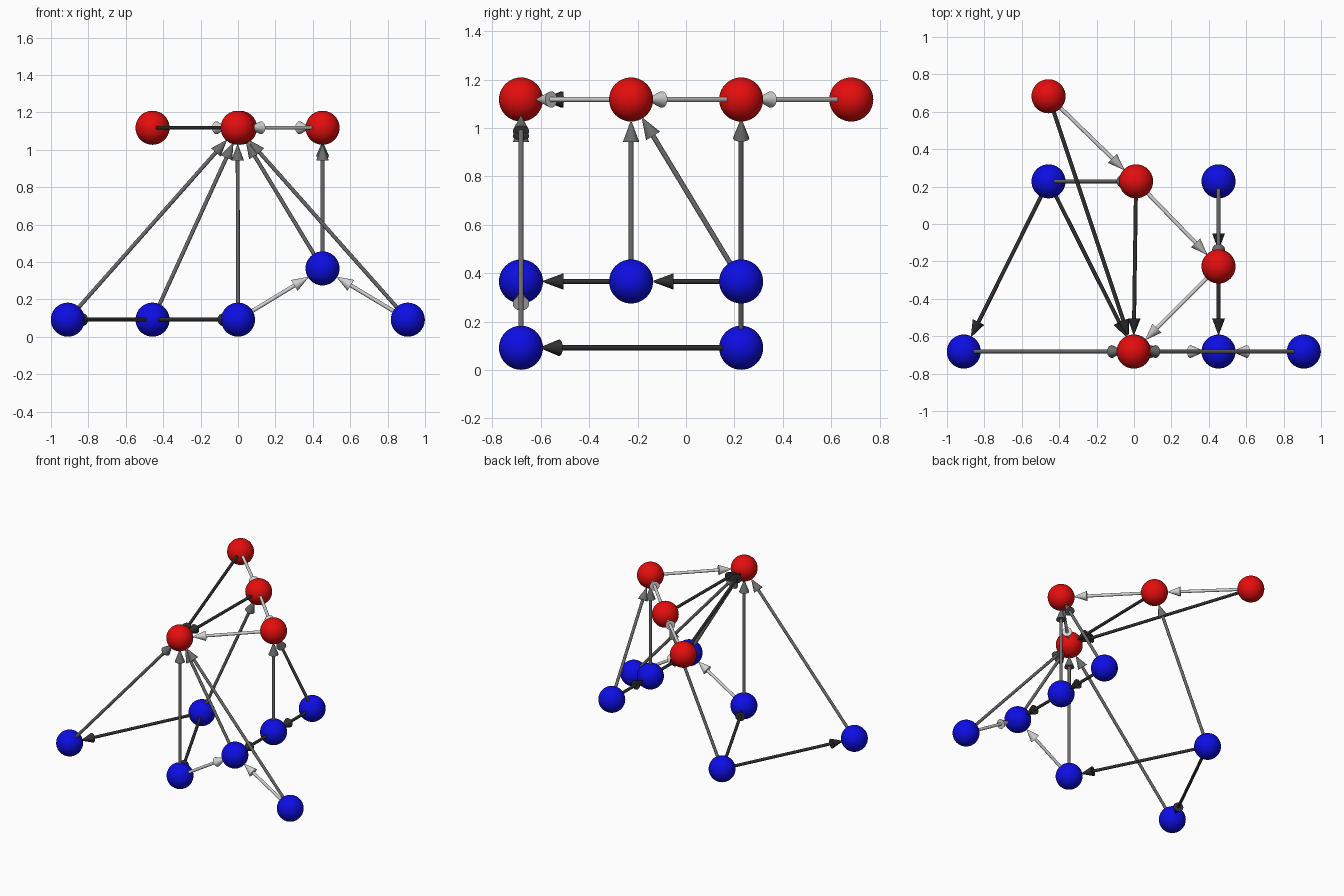
import bpy
from mathutils import Vector

if "Cube" in bpy.data.objects:
    bpy.data.objects.remove(bpy.data.objects["Cube"])

R = 0.091            # ball radius
HEAD_TIP, HEAD_BASE = 0.092, 0.176   # arrow head distances from target centre
HEAD_R, SHAFT_R = 0.034, 0.0105


def material(name, rgb):
    m = bpy.data.materials.new(name)
    m.diffuse_color = (*rgb, 1)
    m.use_nodes = True
    m.node_tree.nodes["Principled BSDF"].inputs["Base Color"].default_value = m.diffuse_color
    return m


RED = material("red", (0.78, 0.004, 0.004))
BLUE = material("blue", (0.004, 0.004, 0.78))
LIGHT = material("light grey", (0.65, 0.65, 0.65))
MID = material("mid grey", (0.15, 0.15, 0.15))
DARK = material("dark grey", (0.03, 0.03, 0.03))

# Node positions: low blue, raised blue and top red layers
LOW, STEP, TOP = 0.092, 0.366, 1.118
red_nodes = {
    "r1": (-0.457, 0.683, TOP), "r2": (0.011, 0.228, TOP),
    "r3": (0.452, -0.227, TOP), "r4": (-0.002, -0.682, TOP),
}
blue_nodes = {
    "b1": (-0.91, -0.682, LOW), "b2": (-0.457, 0.228, LOW),
    "b3": (0, -0.682, LOW), "b4": (0.908, -0.682, LOW),
    "b5": (0.452, -0.682, STEP), "b6": (0.452, -0.227, STEP),
    "b7": (0.452, 0.228, STEP),
}
nodes = {**red_nodes, **blue_nodes}

# Arrows grouped by colour, each from start node to end node
arrows = [
    (LIGHT, "light", "r1-r2 r2-r3 r3-r4 b3-b5 b4-b5"),
    (DARK, "dark", "r1-r4 r2-r4 b2-b1 b2-b3 b7-b6 b6-b5"),
    (MID, "mid", "b1-r4 b3-r4 b4-r4 b5-r4 b6-r3 b7-r3 b2-r2"),
]


def finish(name, mat):
    ob = bpy.context.object
    ob.name = name
    ob.data.materials.append(mat)
    bpy.ops.object.shade_smooth_by_angle()
    return ob


def rod(name, a, b, r1, r2, mat):
    d = b - a
    bpy.ops.mesh.primitive_cone_add(
        vertices=24, radius1=r1, radius2=r2, depth=d.length,
        location=(a + b) / 2, rotation=d.to_track_quat('Z', 'Y').to_euler())
    finish(name, mat)


# Balls
for group, mat, label in ((red_nodes, RED, "red_ball"), (blue_nodes, BLUE, "blue_ball")):
    for key, pos in group.items():
        bpy.ops.mesh.primitive_uv_sphere_add(segments=40, ring_count=20, radius=R, location=pos)
        finish(f"{label}_{key[1]}", mat)

# Arrow shafts and heads
for mat, label, links in arrows:
    for link in links.split():
        s, e = link.split("-")
        a, b = Vector(nodes[s]), Vector(nodes[e])
        d = (b - a).normalized()
        base = b - d * HEAD_BASE
        rod(f"{label}_shaft_{link}", a + d * R * 0.9, base, SHAFT_R, SHAFT_R, mat)
        rod(f"{label}_head_{link}", base, b - d * HEAD_TIP, HEAD_R, 0.003, mat)
